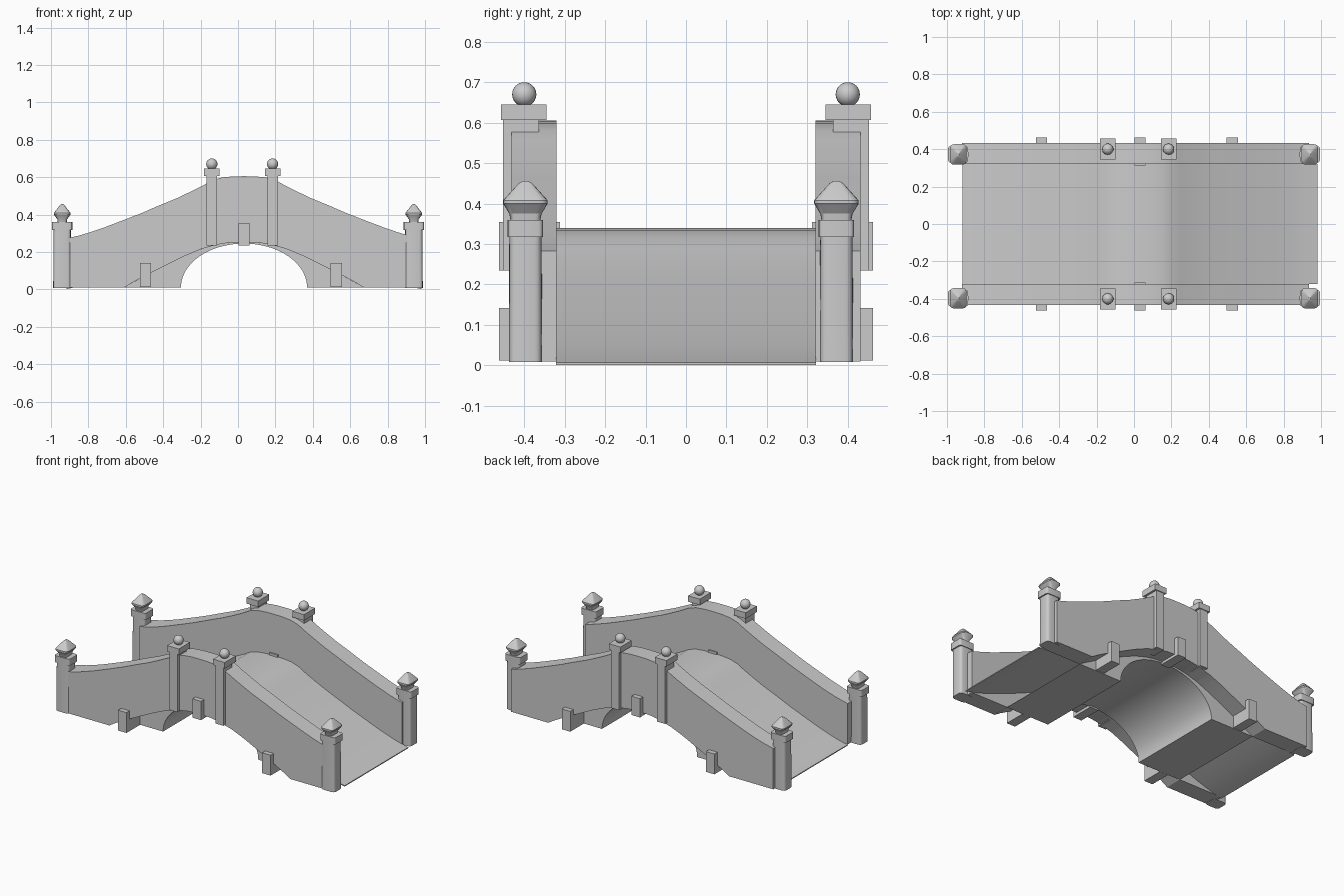
import bpy, bmesh, math
from mathutils import Vector

if "Cube" in bpy.data.objects:
    bpy.data.objects.remove(bpy.data.objects["Cube"])

CX = 0.032  # bridge crown position along x


def finish(name, bm, smooth=True):
    bmesh.ops.recalc_face_normals(bm, faces=bm.faces[:])
    me = bpy.data.meshes.new(name)
    bm.to_mesh(me)
    bm.free()
    ob = bpy.data.objects.new(name, me)
    bpy.context.collection.objects.link(ob)
    if smooth:
        bpy.ops.object.select_all(action='DESELECT')
        ob.select_set(True)
        bpy.context.view_layer.objects.active = ob
        bpy.ops.object.shade_smooth_by_angle(angle=math.radians(30))
    return ob


def sample(pts, d):
    d = abs(d)
    for (a, za), (b, zb) in zip(pts, pts[1:]):
        if d <= b:
            return za + (zb - za) * (d - a) / (b - a)
    return pts[-1][1]


def curve(pts, x0, x1, dz=0):
    xs = sorted({x0, x1} | {CX + s * p[0] for p in pts for s in (-1, 1)
                            if x0 < CX + s * p[0] < x1})
    return [(x, sample(pts, x - CX) + dz) for x in xs]


def strip(name, top, bottom, y0, y1):
    # solid between two z curves sharing x positions
    bm = bmesh.new()
    rows = [[bm.verts.new((x, y, z)) for x, z in prof]
            for y, prof in ((y0, top), (y1, top), (y1, bottom), (y0, bottom))]
    for k in range(4):
        a, b = rows[k], rows[(k + 1) % 4]
        for i in range(len(a) - 1):
            bm.faces.new((a[i], a[i + 1], b[i + 1], b[i]))
    for i in (0, -1):
        bm.faces.new([r[i] for r in rows])
    return finish(name, bm)


def box(name, x0, x1, y0, y1, z0, z1):
    bm = bmesh.new()
    bmesh.ops.create_cube(bm, size=1)
    for v in bm.verts:
        v.co = Vector(((x0 + x1) / 2 + v.co.x * (x1 - x0),
                       (y0 + y1) / 2 + v.co.y * (y1 - y0),
                       (z0 + z1) / 2 + v.co.z * (z1 - z0)))
    return finish(name, bm, False)


def loft(name, cx, cy, sections, p=0.4, n=24):
    # stacked rounded-square sections (half x, half y, z)
    bm = bmesh.new()
    rings = []
    for hx, hy, z in sections:
        ring = []
        for i in range(n):
            t = 2 * math.pi * i / n
            c, s = math.cos(t), math.sin(t)
            ring.append(bm.verts.new((cx + hx * math.copysign(abs(c) ** p, c),
                                      cy + hy * math.copysign(abs(s) ** p, s), z)))
        rings.append(ring)
    for a, b in zip(rings, rings[1:]):
        for i in range(n):
            j = (i + 1) % n
            bm.faces.new((a[i], a[j], b[j], b[i]))
    bm.faces.new(rings[0])
    bm.faces.new(rings[-1])
    return finish(name, bm)


# profiles by distance from the crown
TOP = [(0, .605), (.06, .604), (.12, .598), (.17, .583), (.22, .555), (.28, .525), (.36, .487),
       (.45, .45), (.55, .407), (.65, .368), (.75, .33), (.82, .306), (.88, .288), (.95, .272)]
LOW = [(0, .253), (.08, .25), (.15, .238), (.23, .215), (.32, .177), (.42, .128),
       (.52, .078), (.6, .035), (.64, .01), (1, .01)]
R, AH = .337, .235  # arch half width and height


def arch_z(x):
    return .01 + AH * math.sqrt(max(0, 1 - ((x - CX) / R) ** 2))


# parapet walls
xs = sorted({-.92, .935} | {CX + s * p[0] for p in TOP + LOW for s in (-1, 1)
                            if -.92 < CX + s * p[0] < .935})
for side, s in (("front", -1), ("back", 1)):
    strip(f"{side}_parapet_wall", [(x, sample(TOP, x - CX)) for x in xs],
          [(x, sample(LOW, x - CX)) for x in xs], s * .432, s * .32)

# walking deck (thin shell)
deck = curve(TOP, -.918, .98, -.265)
strip("deck", deck, [(x, z - .006) for x, z in deck], -.322, .322)

# arch barrel filling under the deck
bx = [CX + R * math.cos(math.pi * (1 - i / 40)) for i in range(41)]
bx = [CX - .64, CX - .52, CX - .42] + bx + [CX + .42, CX + .52, CX + .64]
strip("arch_barrel", [(x, max(.012, sample(LOW, x - CX))) for x in bx],
      [(x, arch_z(x)) for x in bx], -.322, .322)

for side, s in (("front", -1), ("back", 1)):
    # crown pillars with caps and balls
    for k, x in (("left", -.14), ("right", .185)):
        box(f"{side}_{k}_pillar", x - .028, x + .028, s * .363, s * .452, .235, .608)
        box(f"{side}_{k}_pillar_cap", x - .041, x + .041, s * .345, s * .457, .607, .645)
        bm = bmesh.new()
        bmesh.ops.create_uvsphere(bm, u_segments=20, v_segments=12, radius=.03)
        bmesh.ops.translate(bm, verts=bm.verts[:], vec=(x, s * .4, .67))
        finish(f"{side}_{k}_pillar_ball", bm)
    # keystone and side blocks
    box(f"{side}_keystone", .002, .062, s * .312, s * .463, .235, .355)
    for k, x in (("left", -.495), ("right", .525)):
        box(f"{side}_{k}_block", x - .03, x + .03, s * .325, s * .463, .012, .142)
    # end posts with collars and pointed finials
    y = -.397 if s < 0 else .372
    for k, x in (("left", -.94), ("right", .94)):
        loft(f"{side}_{k}_end_post", x, y, [(.048, .041, .008), (.046, .04, .32)])
        loft(f"{side}_{k}_post_collar", x, y, [(.054, .044, .317), (.054, .044, .36)], .25)
        loft(f"{side}_{k}_post_finial", x, y,
             [(.024, .036, .355), (.026, .04, .375), (.045, .055, .4), (.045, .055, .408),
              (.012, .017, .45), (.005, .007, .456)])
